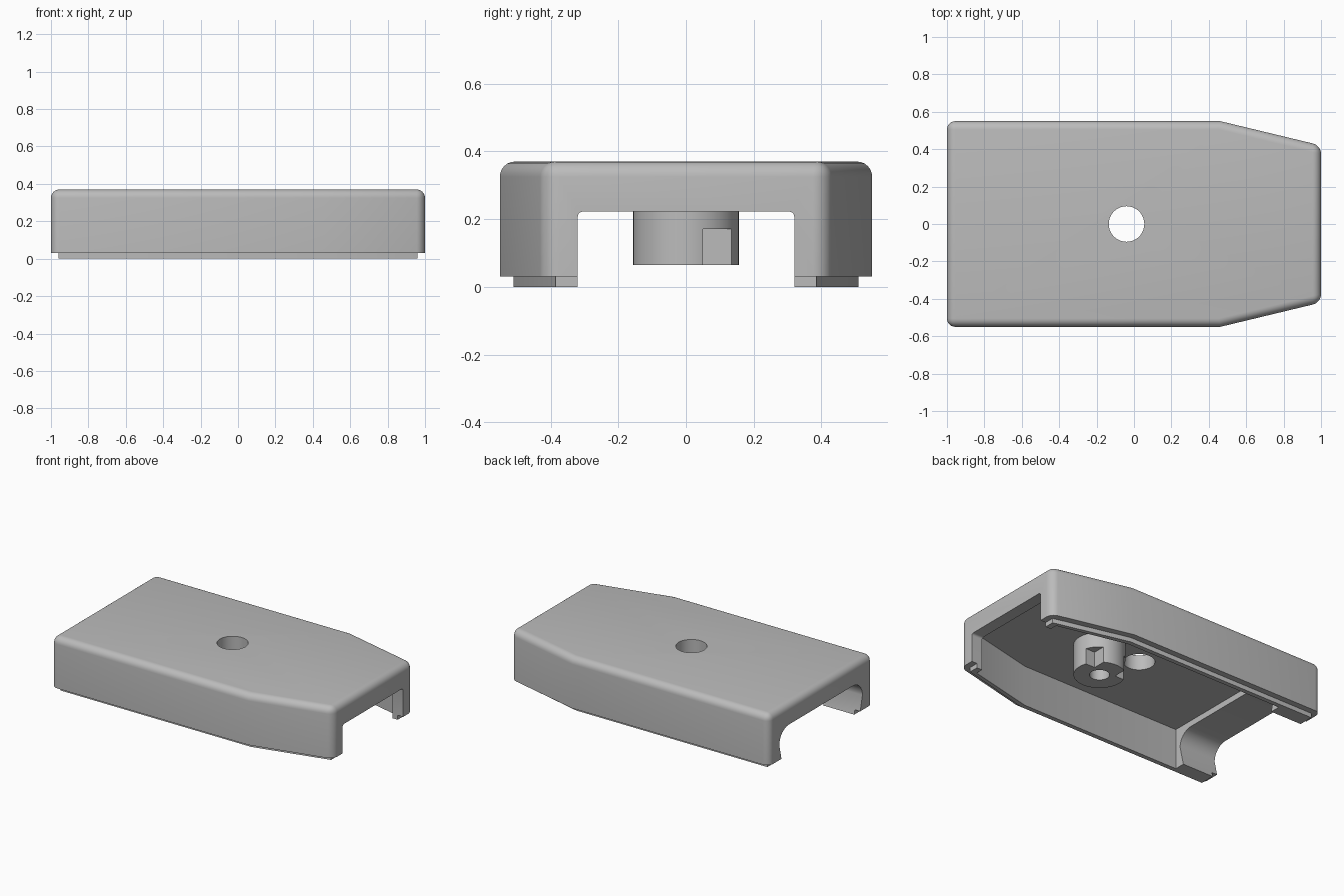
import bpy, bmesh, math
from mathutils import Matrix

cube = bpy.data.objects.get("Cube")
if cube:
    bpy.data.objects.remove(cube, do_unlink=True)

grey = bpy.data.materials.new("mid_grey")
grey.use_nodes = True
grey.diffuse_color = (0.5, 0.5, 0.5, 1)
grey.node_tree.nodes["Principled BSDF"].inputs["Base Color"].default_value = (0.5, 0.5, 0.5, 1)


def finish(name, bm):
    bmesh.ops.recalc_face_normals(bm, faces=bm.faces)
    mesh = bpy.data.meshes.new(name)
    bm.to_mesh(mesh)
    bm.free()
    mesh.materials.append(grey)
    obj = bpy.data.objects.new(name, mesh)
    bpy.context.collection.objects.link(obj)
    return obj


def extrude(bm, points, offset):
    face = bm.faces.new([bm.verts.new(p) for p in points])
    made = bmesh.ops.extrude_face_region(bm, geom=[face])["geom"]
    bmesh.ops.translate(bm, vec=offset, verts=[v for v in made if isinstance(v, bmesh.types.BMVert)])


def plan_prism(name, half, z0, z1, fillet=0):
    """Prism over a plan mirrored in y, with optional rounded top and corners."""
    bm = bmesh.new()
    plan = half + [(x, -y) for x, y in reversed(half)]
    extrude(bm, [(x, y, z0) for x, y in plan], (0, 0, z1 - z0))
    if fillet:
        top = [e for e in bm.edges if all(v.co.z > z1 - 0.001 for v in e.verts)]
        ends = [e for e in bm.edges if abs(e.verts[0].co.z - e.verts[1].co.z) > 0.1
                and abs(e.verts[0].co.x) > 0.9]
        bmesh.ops.bevel(bm, geom=top + ends, offset=fillet, segments=6, profile=0.5,
                        affect='EDGES', clamp_overlap=True)
    return finish(name, bm)


def end_prism(name, half, x0, x1):
    """Prism along x over a section mirrored in y."""
    bm = bmesh.new()
    section = half + [(-y, z) for y, z in reversed(half)]
    extrude(bm, [(x0, y, z) for y, z in section], (x1 - x0, 0, 0))
    return finish(name, bm)


def cylinder(name, x, radius, z0, z1):
    bm = bmesh.new()
    bmesh.ops.create_cone(bm, cap_ends=True, segments=64, radius1=radius, radius2=radius,
                          depth=z1 - z0, matrix=Matrix.Translation((x, 0, (z0 + z1) / 2)))
    return finish(name, bm)


def box(name, lo, hi):
    bm = bmesh.new()
    extrude(bm, [(lo[0], lo[1], lo[2]), (hi[0], lo[1], lo[2]),
                 (hi[0], hi[1], lo[2]), (lo[0], hi[1], lo[2])], (0, 0, hi[2] - lo[2]))
    return finish(name, bm)


def arch(y, top, r, steps=8):
    """Rounded upper corner of an opening."""
    return [(y - r + r * math.cos(a), top - r + r * math.sin(a))
            for a in (math.pi / 2 * i / steps for i in range(steps + 1))]


def combine(target, tool, operation):
    mod = target.modifiers.new("combine", 'BOOLEAN')
    mod.operation, mod.solver, mod.object = operation, 'EXACT', tool
    bpy.context.view_layer.objects.active = target
    bpy.ops.object.modifier_apply(modifier=mod.name)
    bpy.data.objects.remove(tool, do_unlink=True)


# Outer shell with rounded top, and the locating lip below it
cover = plan_prism("cover", [(-1, 0.55), (0.46, 0.55), (1, 0.42)], 0.03, 0.37, 0.045)
lip = plan_prism("lip", [(-0.96, 0.51), (0.455, 0.51), (0.96, 0.385)], 0, 0.1)
combine(cover, lip, 'UNION')

# Main cavity, both end openings and the hole through the top
cavity = plan_prism("cavity", [(-0.73, 0.48), (0.45, 0.48), (0.92, 0.37)], -0.1, 0.27)
combine(cover, cavity, 'DIFFERENCE')
front_opening = end_prism("narrow_opening", [(0.32, -0.1)] + arch(0.32, 0.222, 0.015, 4), 0.85, 1.1)
combine(cover, front_opening, 'DIFFERENCE')
rear_opening = end_prism("wide_opening", [(0.41, -0.1), (0.41, 0)] + arch(0.44, 0.23, 0.1), -1.1, -0.7)
combine(cover, rear_opening, 'DIFFERENCE')
combine(cover, cylinder("top_hole", -0.04, 0.095, -0.1, 0.5), 'DIFFERENCE')

# Hanging boss with a blind hole and a notch on each side of its key
boss_x = 0.27
boss = cylinder("boss", boss_x, 0.156, 0.065, 0.29)
combine(boss, cylinder("blind_hole", boss_x, 0.06, 0, 0.25), 'DIFFERENCE')
for side in (-1, 1):
    xs = sorted((boss_x + side * 0.08, boss_x + side * 0.3))
    combine(boss, box("notch", (xs[0], 0.05, 0), (xs[1], 0.3, 0.17)), 'DIFFERENCE')

# Smooth the rounded surfaces, keep the edges sharp
for obj in (cover, boss):
    bpy.ops.object.select_all(action='DESELECT')
    obj.select_set(True)
    bpy.context.view_layer.objects.active = obj
    bpy.ops.object.shade_smooth_by_angle(angle=math.radians(30))
